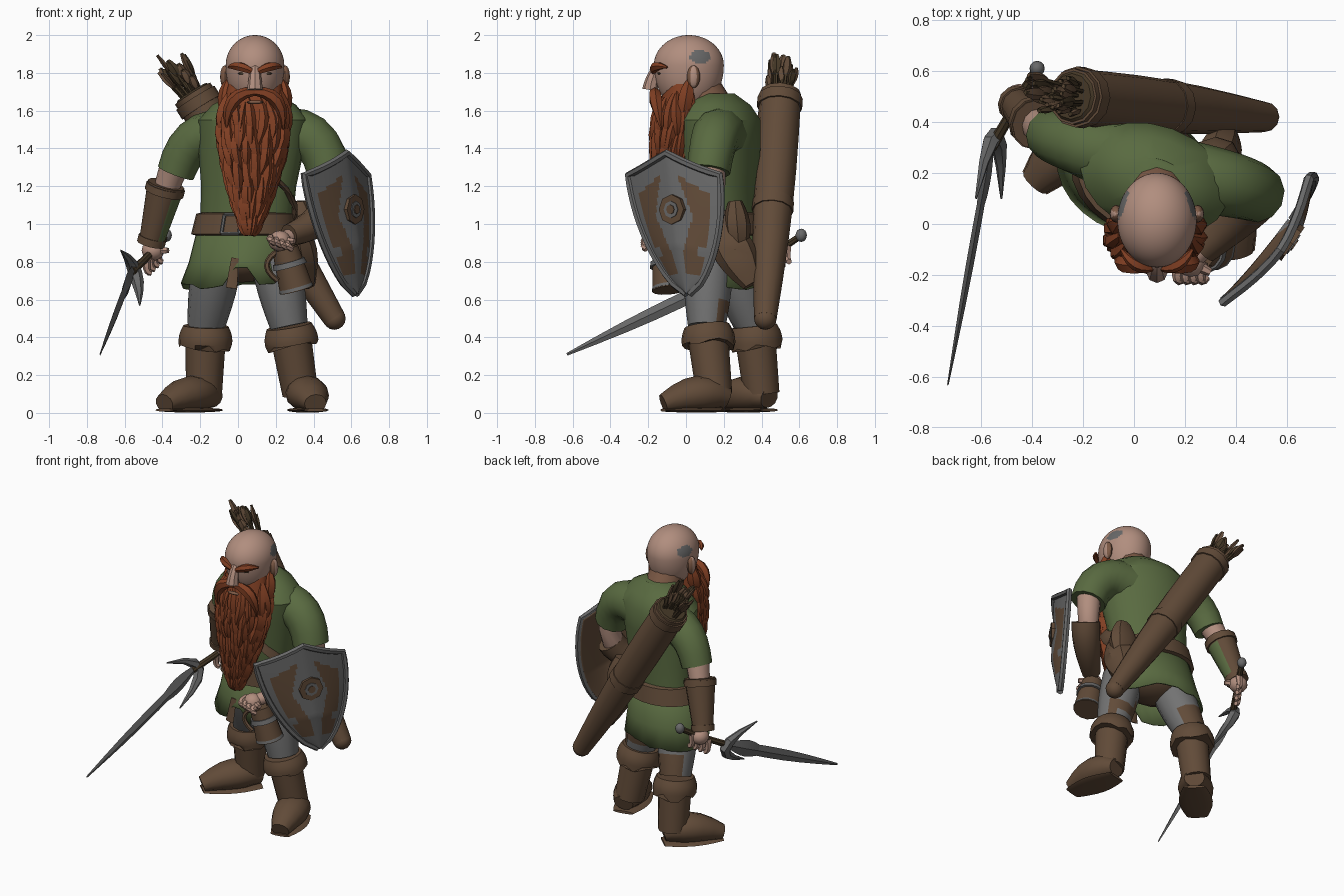
import bpy, bmesh, random
from math import sin, cos, pi, tau, radians
from mathutils import Vector, Matrix

random.seed(4)
uniform = random.uniform
if "Cube" in bpy.data.objects:
    bpy.data.objects.remove(bpy.data.objects["Cube"])
parts = []


def colour(name, *rgb):
    material = bpy.data.materials.new(name)
    material.use_nodes = True
    material.diffuse_color = (*rgb, 1)
    material.node_tree.nodes["Principled BSDF"].inputs["Base Color"].default_value = (*rgb, 1)
    return material


SKIN = colour("skin", .44, .27, .21)
RUDDY = colour("ruddy skin", .2, .1, .06)
HAIR = colour("orange hair", .22, .05, .017)
GREEN = colour("green cloth", .1, .145, .052)
LEATHER = colour("brown leather", .12, .07, .04)
STEEL = colour("steel", .14, .14, .14)
WOOL = colour("grey wool", .17, .17, .17)
DARK = colour("dark wood", .06, .04, .02)


def finish(name, bm, *materials):
    bmesh.ops.recalc_face_normals(bm, faces=bm.faces)
    mesh = bpy.data.meshes.new(name)
    bm.to_mesh(mesh)
    bm.free()
    for material in materials:
        mesh.materials.append(material)
    obj = bpy.data.objects.new(name, mesh)
    bpy.context.collection.objects.link(obj)
    parts.append(obj)
    return obj


def skin(name, material, rings, caps=True, loop=False):
    """Join rings of points into a surface."""
    bm = bmesh.new()
    rows = [[bm.verts.new(p) for p in ring] for ring in rings]
    for low, high in zip(rows, rows[1:] + rows[:1] if loop else rows[1:]):
        for i in range(len(low)):
            bm.faces.new((low[i - 1], low[i], high[i], high[i - 1]))
    if caps and not loop:
        bm.faces.new(rows[0])
        bm.faces.new(rows[-1])
    return finish(name, bm, material)


def bezier(points, f):
    while len(points) > 1:
        points = [a.lerp(b, f) for a, b in zip(points, points[1:])]
    return points[0]


def sweep(name, material, points, start, end, bulge=0, flat=1, sides=12, hint=None):
    """Sweep an ellipse along a curve; a short list of points is a Bezier cage."""
    points = [Vector(p) for p in points]
    if len(points) < 5:
        points = [bezier(points, i / 6) for i in range(7)]
    chord = (points[-1] - points[0]).normalized()
    hint = hint or Vector((0, 1, 0) if abs(chord.z) > .6 else (0, 0, 1))
    last = len(points) - 1
    rings = []
    for i, p in enumerate(points):
        along = points[min(i + 1, last)] - points[max(i - 1, 0)]
        side = along.cross(hint).normalized()
        up = side.cross(along).normalized() * flat
        f = i / last
        radius = start + (end - start) * f + bulge * sin(pi * f)
        angles = [k * tau / sides for k in range(sides)]
        rings.append([p + (side * cos(a) + up * sin(a)) * radius for a in angles])
    return skin(name, material, rings)


def ball(name, material, location, size, segments=12):
    bm = bmesh.new()
    placement = Matrix.Translation(location) @ Matrix.Diagonal((*size, 1))
    bmesh.ops.create_uvsphere(bm, u_segments=segments, v_segments=segments * 2 // 3, radius=1, matrix=placement)
    return finish(name, bm, material)


def paint(obj, material, rule):
    """Give the faces chosen by a rule on centre and normal a second colour."""
    obj.data.materials.append(material)
    for face in obj.data.polygons:
        face.material_index = int(rule(face.center, face.normal))


class Stack:
    """A leaning stack of ellipses given as (height, radius) rows."""

    def __init__(self, flat, yaw, base, top, rows):
        self.flat, self.turn, self.rows = flat, Matrix.Rotation(radians(yaw), 3, 'Z'), rows
        self.base, self.top = Vector((*base, rows[0][0])), Vector((*top, rows[-1][0]))

    def at(self, angle, z, off=0):
        z = max(self.base.z, min(self.top.z, z))
        low, high = next(pair for pair in zip(self.rows, self.rows[1:]) if z <= pair[1][0])
        radius = low[1] + (high[1] - low[1]) * (z - low[0]) / (high[0] - low[0])
        centre = self.base.lerp(self.top, (z - self.base.z) / (self.top.z - self.base.z))
        return centre + self.turn @ Vector(((radius + off) * cos(angle), (radius * self.flat + off) * sin(angle), 0))

    def build(self, name, material, sides=20, caps=True):
        rings = [[self.at(k * tau / sides, z) for k in range(sides)] for z, r in self.rows]
        return skin(name, material, rings, caps)


# Tunic, belt and strap, turned so the right shoulder is back
TORSO = Stack(.7, -20, (.04, .2), (.09, .17),
              [(.95, .25), (1.2, .26), (1.4, .29), (1.55, .3), (1.63, .23), (1.69, .12)])
SKIRT = Stack(.8, -20, (0, .21), (.04, .19), [(.66, .31), (.8, .28), (1.06, .24)])
TORSO.build("tunic_body", GREEN)
skirt = SKIRT.build("tunic_skirt", GREEN, 28, caps=False)
for v in skirt.data.vertices:
    if v.co.z < .7:
        front_slit = abs(v.co.x) < .06 and v.co.y < .1
        v.co.z += .11 if front_slit else uniform(-.01, .03)
skirt.modifiers.new("thickness", 'SOLIDIFY').thickness = .01
ball("breeches", LEATHER, (.02, .2, .82), (.24, .18, .13))
rings = []
for k in range(24):
    rings.append([SKIRT.at(k * tau / 24, 1 + side * .06, off)
                  for side, off in ((-1, 0), (-.9, .025), (.9, .025), (1, 0))])
skin("belt", LEATHER, rings, loop=True)
strap = [TORSO.at(radians(25 * k - 100), 1.42 - .08 * k, .01) for k in range(7)]
sweep("quiver_strap", LEATHER, strap, .015, .015, flat=3.5, sides=8)
corners = [SKIRT.at(radians(angle), z, .03) for angle, z in ((-98, .95), (-78, .95), (-78, 1.05), (-98, 1.05))]
for i in range(4):
    sweep("belt_buckle", STEEL, [corners[i - 1], corners[i]], .01, .01, sides=6)
sweep("skirt_flap", LEATHER, [SKIRT.at(-1.4, z, .005) for z in (.65, .82)], .03, .02, flat=.2, sides=4)
sweep("hip_pouch", LEATHER, [(.31, .26, 1.12), (.33, .28, .87)], .05, .06, .04, flat=.75, sides=8)
sweep("side_scabbard", LEATHER, [(.3, .17, 1.02), (.37, .35, .68)], .05, .04, .04, flat=1.3, sides=8)

# Legs and boots
LEGS = {"left": ((.19, .12, .84), (.27, .11, .46), (.33, .15, .1), (.33, .22, .08), (.41, -.12, .05)),
        "right": ((-.1, .22, .84), (-.17, .36, .46), (-.18, .4, .1), (-.13, .44, .08), (-.39, .16, .05))}
for side, joints in LEGS.items():
    hip, knee, ankle, heel, toe = map(Vector, joints)
    stocking = sweep(side + "_stocking", WOOL, [hip, knee], .13, .1, .01)
    paint(stocking, LEATHER, lambda c, n: n.y > .6 and .5 < c.z < .6)
    sweep(side + "_boot_shaft", LEATHER, [knee, ankle], .11, .095)
    cuff = sweep(side + "_boot_cuff", LEATHER, [knee, knee.lerp(ankle, .3)], .12, .14, .01, sides=16)
    for v in cuff.data.vertices[-16:]:
        v.co.z += uniform(-.03, .04)
    instep = heel.lerp(toe, .4) + Vector((0, 0, .07))
    foot = sweep(side + "_boot_foot", LEATHER, [heel, instep, toe], .065, .06, .05, flat=.85)
    for v in foot.data.vertices:
        v.co.z = max(v.co.z, .01)
    sole = [Vector((p.x, p.y, .015)) for p in (heel, toe)]
    sweep(side + "_boot_sole", LEATHER, sole, .07, .065, .04, flat=.13)

# Sleeves, arms and bracers
sweep("left_sleeve", GREEN, [(.2, .19, 1.47), (.43, .15, 1.53), (.48, .12, 1.28)], .14, .115)
sweep("right_sleeve", GREEN, [(-.08, .27, 1.47), (-.26, .32, 1.5), (-.33, .35, 1.27)], .135, .1)
sweep("left_arm", SKIN, [(.48, .13, 1.32), (.54, .18, 1), (.24, -.13, .92)], .08, .04)
sweep("left_bracer", LEATHER, [(.5, .12, 1.13), (.46, .07, 1), (.27, -.1, .94)], .09, .06, .01)
elbow, wrist = Vector((-.38, .39, 1.21)), Vector((-.46, .47, .9))
sweep("right_arm", SKIN, [(-.33, .35, 1.32), elbow, wrist], .08, .05)
bracer = sweep("right_bracer", LEATHER, [elbow, wrist], .1, .065)
paint(bracer, GREEN, lambda c, n: n.x > .25 and n.y < .5 and c.z < 1.12)
for f, radius in ((.03, .105), (.9, .075)):
    sweep("right_bracer_band", LEATHER, [elbow.lerp(wrist, f), elbow.lerp(wrist, f + .12)], radius, radius)


def fist(side, centre, across, out):
    centre, across, out = Vector(centre), Vector(across), Vector(out)
    ball(side + "_palm", SKIN, centre, (.06, .06, .055))
    for k in range(4):
        knuckle = centre + across * (k - 1.5)
        curl = knuckle + out + Vector((.03, .01, -.03))
        sweep(side + "_finger", SKIN, [knuckle, knuckle + out * 1.5, curl], .024, .015, sides=6)
    sweep(side + "_thumb", SKIN, [centre, centre + Vector((.08, -.04, 0))], .03, .015, sides=6)


fist("right", (-.45, .49, .86), (-.02, -.03, -.02), (-.01, 0, -.06))
fist("left", (.22, -.15, .91), (.03, 0, -.01), (-.01, -.07, 0))

# Tankard
brim, foot = Vector((.25, -.11, .87)), Vector((.31, -.09, .65))
sweep("tankard", LEATHER, [brim, foot], .07, .09, sides=14)
for f in (.3, .85):
    sweep("tankard_hoop", STEEL, [brim.lerp(foot, f), brim.lerp(foot, f + .13)], .085, .092, sides=14)
handle = [brim + Vector(p) for p in ((-.05, -.03, -.02), (-.15, -.05, -.09), (-.04, -.03, -.17))]
sweep("tankard_handle", LEATHER, handle, .015, .015, sides=6)


def on_head(x, y, z):
    return Vector((.09 + x, y, z))


# Head
head = ball("head", SKIN, (0, 0, 0), (1, 1, 1), 72)
for v in head.data.vertices:
    x, y, z = v.co
    v.co = on_head(x * .155, .015 + y * .185, 1.84 + z * (.16 if z > 0 else .25))
paint(head, STEEL, lambda c, n: ((c.y - .075) / .055) ** 2 + ((c.z - 1.885) / .035) ** 2 < 1)
sweep("neck", RUDDY, [on_head(0, .14, 1.58), on_head(0, .06, 1.76)], .13, .1)
sweep("nose", SKIN, [on_head(0, -.13, 1.85), on_head(0, -.18, 1.8), on_head(0, -.19, 1.71)], .02, .042, sides=8)
ball("mouth", RUDDY, on_head(0, -.18, 1.645), (.045, .014, .01))
for s in (-1, 1):
    ear = ball("ear", SKIN, on_head(s * .16, .04, 1.78), (.025, .035, .06))
    paint(ear, RUDDY, lambda c, n: abs(n.y) > .3)
    ball("eye", DARK, on_head(s * .06, -.14, 1.797), (.03, .012, .008))
    brow = [on_head(s * .015, -.17, 1.805), on_head(s * .09, -.18, 1.85), on_head(s * .14, -.1, 1.83)]
    sweep("eyebrow", HAIR, brow, .016, .006, .014, sides=6)
    whisker = [on_head(0, -.165, 1.7), on_head(s * .16, -.17, 1.7), on_head(s * .15, -.13, 1.5)]
    sweep("moustache", HAIR, whisker, .02, .004, .024, sides=6)
    sideburn = [on_head(s * .14, .02, 1.77), on_head(s * .16, 0, 1.68), on_head(s * .15, -.02, 1.55)]
    sweep("sideburn", HAIR, sideburn, .01, .02, .03, sides=6)

# Beard: a tapering core covered with hanging locks
BEARD = Stack(.65, 0, (.06, -.11), (.09, -.02),
              [(.94, .01), (1.05, .06), (1.2, .11), (1.35, .15), (1.5, .18), (1.62, .17), (1.74, .14)])
BEARD.build("beard_core", HAIR)
for row in range(7):
    count = 15 - row
    for k in range(count):
        spread = k / (count - 1) - .5
        angle = radians(-90 + spread * 225 + uniform(-5, 5))
        z = 1.66 - row * .09 + uniform(-.02, .02) + (.08 * abs(spread) if row == 0 else 0)
        length = uniform(.2, .3)
        lock = [BEARD.at(angle + uniform(-.2, .2), z - f * length, off)
                for f, off in ((0, -.01), (.4, .015), (.7, .015), (1, 0))]
        sweep("beard_lock", HAIR, lock, .014, .003, .02, sides=5)

# Quiver and arrows across the back
mouth, tail = Vector((-.24, .5, 1.69)), Vector((.51, .42, .5))
axis = (mouth - tail).normalized()
sweep("quiver", LEATHER, [tail, mouth], .06, .11, .02)
ball("quiver_tip", LEATHER, tail, (.06, .06, .06))
for f, radius in ((.5, .11), (.96, .12)):
    centre = tail.lerp(mouth, f)
    sweep("quiver_band", LEATHER, [centre - axis * .03, centre + axis * .03], radius, radius)
sweep("quiver_mouth", DARK, [mouth, mouth + axis * .01], .1, .09)
for k in range(24):
    lean = Vector((uniform(-1, 1), uniform(-1, 1), uniform(-.6, .6)))
    nock = mouth + axis * uniform(.15, .21) + lean * .08
    root = mouth + lean * .05
    sweep("arrow_shaft", DARK, [root, nock], .009, .009, sides=5)
    sweep("arrow_feather", LEATHER if k % 3 else DARK, [root.lerp(nock, .4), nock], .008, .012, .016,
          flat=.5, sides=5, hint=lean)

# Sword
hilt, tip = Vector((-.56, .3, .75)), Vector((-.73, -.63, .31))
pommel = Vector((-.38, .61, .94))
sweep("sword_grip", DARK, [pommel, (-.46, .47, .84), hilt], .018, .022, sides=8)
ball("sword_pommel", STEEL, pommel, (.03, .03, .035))
sweep("sword_blade", STEEL, [hilt, tip], .013, .003, .007, flat=2.4, sides=4)
sweep("sword_blade_root", STEEL, [hilt, hilt.lerp(tip, .3)], .01, .008, .012, flat=2.6, sides=4)
guard = [(-.62, .1, .86), (-.55, .45, .8), (-.52, .4, .7), (-.52, .1, .57)]
sweep("sword_guard", STEEL, guard, .004, .004, .033, sides=6)

# Shield: a bowed plate with leather panels set between steel bands
ACROSS, OUT = Vector((.57, .82, 0)), Vector((.82, -.57, 0))


def shield_point(s, t):
    width = max(.01, .295 * sin(t * pi / 2) ** .6)
    top = 1.26 + .115 * (1 - abs(s)) ** 1.2
    bow = .07 * (1 - abs(s) ** 1.6) * min(1, t * 2 + .3)
    middle = Vector((.56, -.02, .63 + t * (top - .63)))
    return middle + ACROSS * (.06 - .12 * t + s * width) + OUT * (bow + .03 - .04 * t)


bm = bmesh.new()
COUNT = 40
grid = [[bm.verts.new(shield_point(2 * i / COUNT - 1, j / COUNT)) for i in range(COUNT + 1)]
        for j in range(COUNT + 1)]
for j, (low, high) in enumerate(zip(grid, grid[1:])):
    for i in range(COUNT):
        face = bm.faces.new((low[i], low[i + 1], high[i + 1], high[i]))
        s, t = abs((2 * i + 1) / COUNT - 1), (j + .5) / COUNT
        inner = .22 + .24 * max(0, 1 - abs(t - .58) / .26)
        notch = .3 < t < .38 and s > .6
        face.material_index = int(inner < s < .8 and .14 < t < .9 - .1 * s and not notch)
shield = finish("shield_plate", bm, STEEL, LEATHER)
if sum(face.normal.dot(OUT) for face in shield.data.polygons) < 0:
    shield.data.flip_normals()
plate = shield.modifiers.new("thickness", 'SOLIDIFY')
plate.thickness, plate.offset, plate.material_offset = .02, -1, 1
steps = [k / 12 for k in range(13)]
edge = [(-1, t) for t in steps] + [(2 * s - 1, 1) for s in steps[1:]] + [(1, t) for t in steps[-2::-1]]
sweep("shield_rim", STEEL, [shield_point(s, t) for s, t in edge], .02, .02, sides=6, hint=OUT)
boss = shield_point(0, .6)
for radius, height, material in ((.08, .01, LEATHER), (.045, .015, STEEL), (.025, .02, LEATHER)):
    sweep("shield_boss", material, [boss - OUT * .03, boss + OUT * height], radius, radius, sides=8)

# Soft shading with crisp creases
bpy.ops.object.select_all(action='DESELECT')
for obj in parts:
    obj.select_set(True)
bpy.context.view_layer.objects.active = parts[0]
bpy.ops.object.shade_smooth_by_angle(angle=radians(35))
